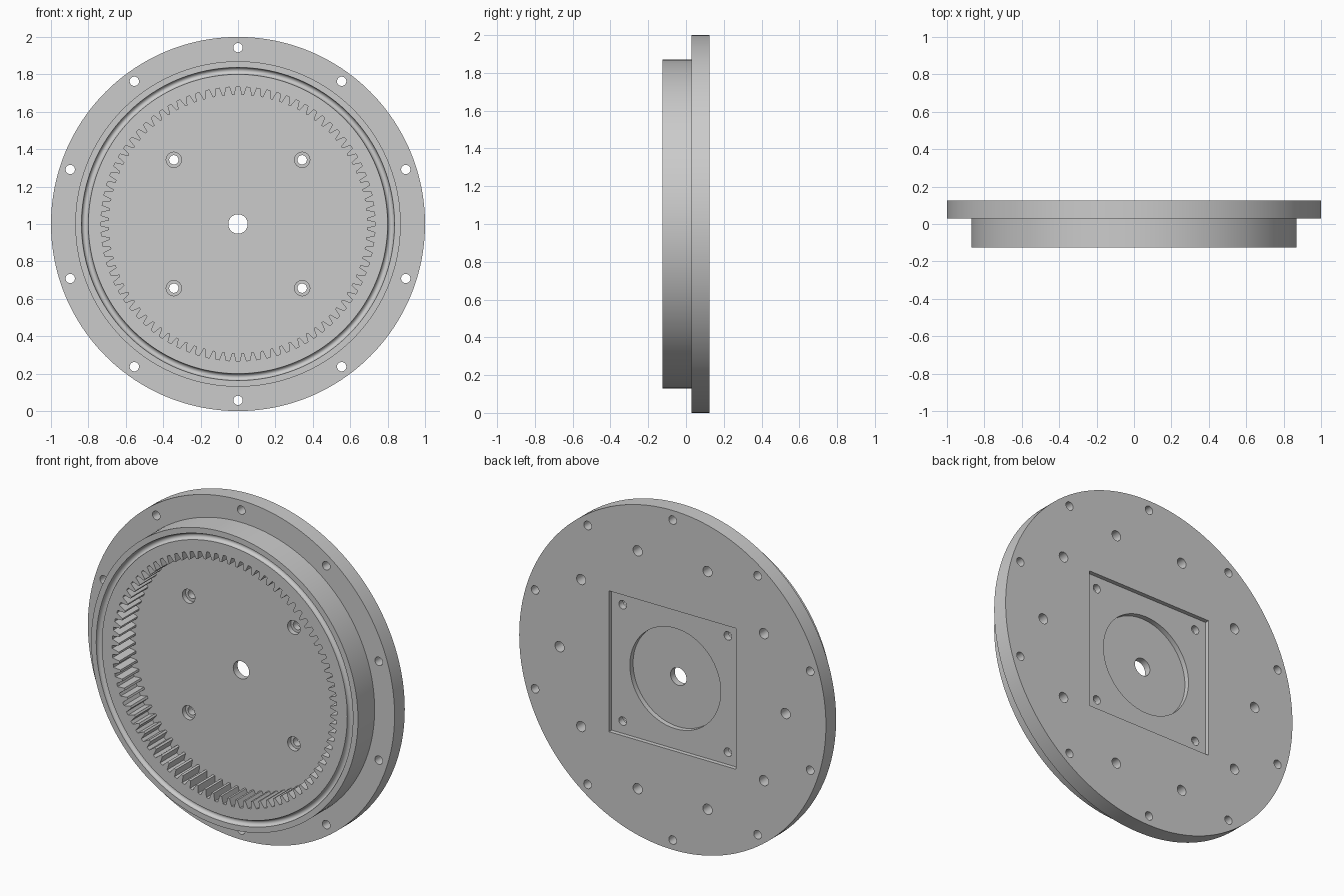
import bpy, bmesh
from math import sin, cos, pi, tau, radians

if "Cube" in bpy.data.objects:
    bpy.data.objects.remove(bpy.data.objects["Cube"])

SEG = 192
BACK, STEP, FRONT = 0.125, 0.03, -0.125

steel = bpy.data.materials.new("plain grey")
steel.use_nodes = True
grey = (0.6, 0.6, 0.6, 1)
steel.diffuse_color = grey
steel.node_tree.nodes["Principled BSDF"].inputs["Base Color"].default_value = grey


def finish(name, bm):
    bmesh.ops.recalc_face_normals(bm, faces=bm.faces)
    mesh = bpy.data.meshes.new(name)
    bm.to_mesh(mesh)
    bm.free()
    mesh.materials.append(steel)
    obj = bpy.data.objects.new(name, mesh)
    bpy.context.collection.objects.link(obj)
    return obj


def prism(bm, outline, y0, y1):
    """Extrude an (x, z) outline, centred on the disc axis, along y."""
    a = [bm.verts.new((x, y0, 1 + z)) for x, z in outline]
    b = [bm.verts.new((x, y1, 1 + z)) for x, z in outline]
    bm.faces.new(a)
    bm.faces.new(b[::-1])
    for i in range(len(a)):
        bm.faces.new((a[i - 1], b[i - 1], b[i], a[i]))


def circle(cx, cz, r, n=32):
    return [(cx + r * cos(tau * i / n), cz + r * sin(tau * i / n)) for i in range(n)]


def ring_of(radius, count, start):
    return [(radius * cos(start + tau * i / count), radius * sin(start + tau * i / count))
            for i in range(count)]


def cut(body, name, prisms):
    bm = bmesh.new()
    for outline, y0, y1 in prisms:
        prism(bm, outline, y0, y1)
    cutter = finish(name, bm)
    cutter.hide_render = True
    mod = body.modifiers.new(name, "BOOLEAN")
    mod.operation, mod.solver, mod.object = "DIFFERENCE", "EXACT", cutter
    bpy.context.view_layer.objects.active = body
    bpy.ops.object.modifier_apply(modifier=name)
    bpy.data.objects.remove(cutter)


# Turned body: flange, boss, rounded race groove, centre bore, round back recess
groove = [(0.8185 + 0.0185 * cos(t), FRONT + 0.022 * sin(t))
          for t in (pi * i / 12 for i in range(13))]
profile = [(0.052, 0.07), (0.296, 0.07), (0.296, BACK), (1, BACK), (1, STEP),
           (0.87, STEP), (0.87, FRONT), *groove, (0.052, FRONT)]
bm = bmesh.new()
rings = [[bm.verts.new((r * cos(tau * i / SEG), y, 1 + r * sin(tau * i / SEG)))
          for r, y in profile] for i in range(SEG)]
for i in range(SEG):
    p, q = rings[i - 1], rings[i]
    for j in range(len(profile)):
        bm.faces.new((p[j - 1], p[j], q[j], q[j - 1]))
body = finish("ring_gear_housing", bm)

# Internal gear pocket
TEETH, ROOT, TIP = 84, 0.733, 0.69
gear = []
for k in range(TEETH):
    for offset, r in ((-0.17, ROOT), (0.17, ROOT), (0.38, TIP), (0.62, TIP)):
        a = pi / 2 + tau * (k + offset) / TEETH
        gear.append((r * cos(a), r * sin(a)))
cut(body, "gear_pocket", [(gear, -0.2, STEP)])

# Square mounting recess on the back
h = 0.415
cut(body, "square_recess", [([(-h, -h), (h, -h), (h, h), (-h, h)], 0.1, 0.2)])

# Counterbores, then through holes and blind back holes
corners = [(x, z) for x in (-0.343, 0.343) for z in (-0.343, 0.343)]
cut(body, "counterbores", [(circle(x, z, 0.041), -0.05, 0.06) for x, z in corners])
holes = [(circle(x, z, 0.025), -0.05, 0.2) for x, z in corners]
holes += [(circle(x, z, 0.025), -0.05, 0.2) for x, z in ring_of(0.943, 10, pi / 2)]
holes += [(circle(x, z, 0.03), 0.036, 0.2) for x, z in ring_of(0.737, 10, 0)]
cut(body, "bolt_holes", holes)

# Smooth round walls with crisp edges
bpy.ops.object.select_all(action="DESELECT")
body.select_set(True)
bpy.context.view_layer.objects.active = body
bpy.ops.object.shade_smooth_by_angle(angle=radians(30))
